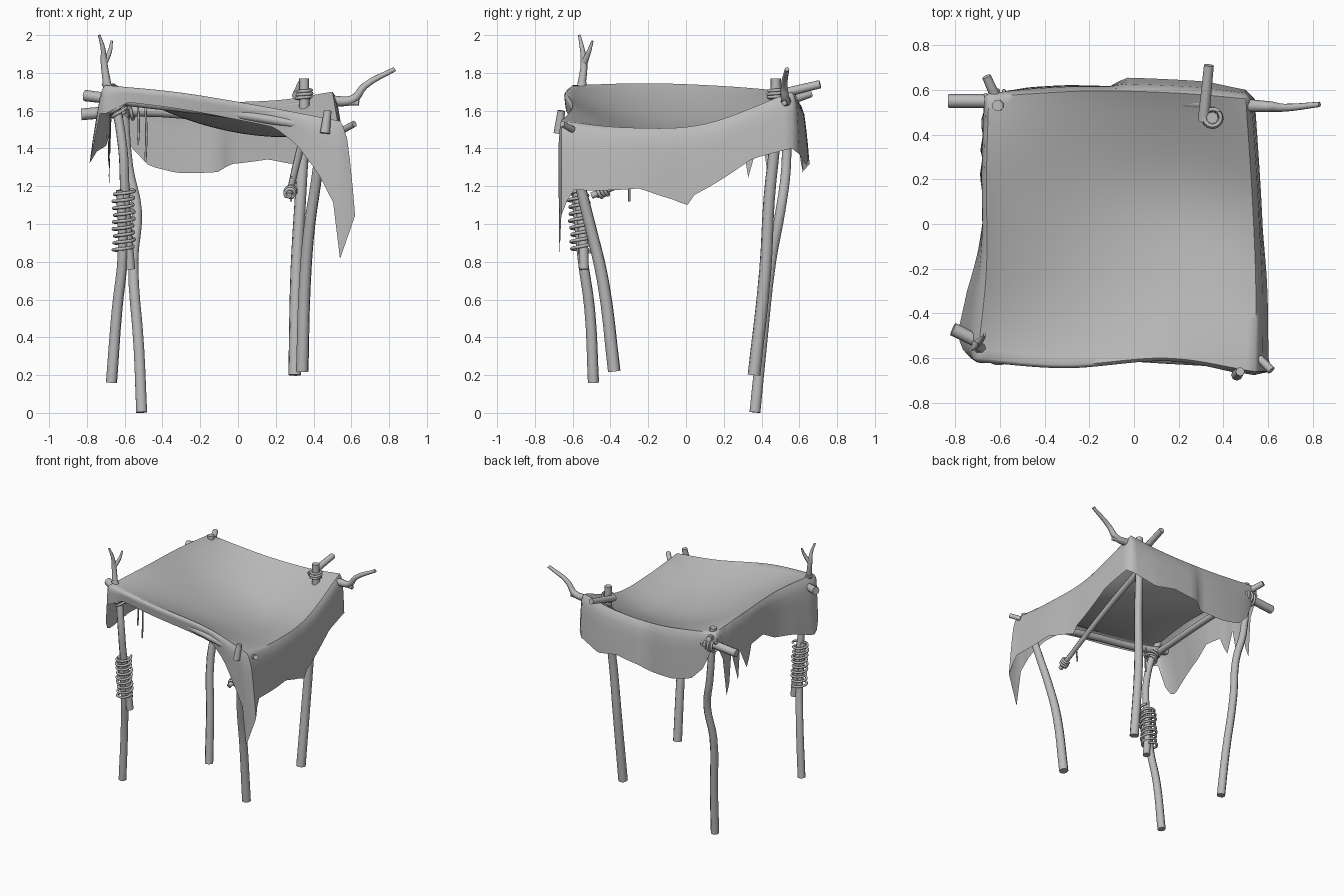
import bpy, bmesh, math
from mathutils import Vector

cube = bpy.data.objects.get("Cube")
if cube:
    bpy.data.objects.remove(cube)

grey = bpy.data.materials.new("plain grey")
grey.use_nodes = True
grey.diffuse_color = (0.5, 0.5, 0.5, 1)
bsdf = next(n for n in grey.node_tree.nodes if n.type == 'BSDF_PRINCIPLED')
bsdf.inputs["Base Color"].default_value = (0.5, 0.5, 0.5, 1)
bsdf.inputs["Roughness"].default_value = 0.9


def finish(obj, angle):
    bpy.ops.object.select_all(action='DESELECT')
    obj.select_set(True)
    bpy.context.view_layer.objects.active = obj
    if obj.type == 'CURVE':
        bpy.ops.object.convert(target='MESH')
        obj = bpy.context.object
    bpy.ops.object.shade_smooth_by_angle(angle=math.radians(angle))


def rod(name, points, start, end=None):
    """Round stick through a few points, tapering from start to end radius."""
    end = start if end is None else end
    curve = bpy.data.curves.new(name, 'CURVE')
    curve.dimensions = '3D'
    curve.bevel_depth = 1
    curve.bevel_resolution = 2
    curve.resolution_u = 4
    curve.use_fill_caps = True
    spline = curve.splines.new('BEZIER')
    spline.bezier_points.add(len(points) - 1)
    for i, (knot, co) in enumerate(zip(spline.bezier_points, points)):
        knot.co = co
        knot.handle_left_type = knot.handle_right_type = 'AUTO'
        knot.radius = start + (end - start) * i / (len(points) - 1)
    curve.materials.append(grey)
    obj = bpy.data.objects.new(name, curve)
    bpy.context.collection.objects.link(obj)
    finish(obj, 50)


def coil(name, low, high, radius, turns, cord=0.009):
    """Cord wound round the line from low to high."""
    low, high = Vector(low), Vector(high)
    axis = (high - low).normalized()
    side = axis.orthogonal().normalized()
    other = axis.cross(side)
    steps = turns * 8
    pts = []
    for i in range(steps + 1):
        a = i * math.tau / 8
        r = radius * (1 + 0.08 * math.sin(a * 0.7))
        pts.append(low.lerp(high, i / steps) + (side * math.cos(a) + other * math.sin(a)) * r)
    rod(name, pts, cord)


# Legs
rod("front_right_lower_leg", [(-.67, -.49, .16), (-.64, -.51, .55), (-.61, -.55, .84),
                              (-.62, -.58, 1.18)], .03, .026)
rod("front_right_upper_leg", [(-.57, -.54, .76), (-.59, -.55, 1), (-.6, -.58, 1.2), (-.61, -.59, 1.4),
                              (-.66, -.56, 1.66), (-.7, -.55, 1.75)], .027, .025)
rod("back_right_leg", [(-.51, .365, .003), (-.525, .4, .35), (-.555, .45, .8), (-.535, .5, 1.07),
                       (-.58, .53, 1.3), (-.61, .53, 1.72)], .031, .026)
rod("back_left_leg", [(.3, .36, .2), (.31, .42, .76), (.33, .44, 1.13), (.35, .475, 1.5),
                      (.35, .475, 1.77)], .034, .027)
rod("front_left_leg", [(.34, -.38, .22), (.355, -.44, .7), (.38, -.51, 1), (.41, -.56, 1.2),
                       (.45, -.64, 1.5)], .034, .027)
rod("front_left_leg_tip", [(.46, -.675, 1.48), (.475, -.66, 1.6)], .026, .02)
rod("front_left_peg", [(.56, -.6, 1.5), (.615, -.655, 1.53)], .018)

# Forked twig above the front right corner
rod("fork_stem", [(-.69, -.555, 1.72), (-.71, -.54, 1.86), (-.715, -.55, 1.93), (-.735, -.565, 2)], .023, .007)
rod("fork_prong", [(-.71, -.54, 1.85), (-.68, -.515, 1.91), (-.668, -.495, 1.97)], .018, .006)

# Bars under the cloth
rod("front_bar", [(-.81, -.47, 1.68), (-.65, -.54, 1.66), (0, -.59, 1.58), (.48, -.62, 1.5)], .03, .024)
rod("back_bar", [(-.83, .55, 1.58), (-.58, .55, 1.6), (0, .555, 1.58), (.52, .53, 1.65)], .031, .03)
rod("back_branch", [(.5, .53, 1.65), (.61, .525, 1.66), (.67, .52, 1.73), (.83, .535, 1.82)], .029, .012)
rod("back_branch_stub", [(.56, .53, 1.65), (.64, .52, 1.64)], .02, .014)
rod("right_bar", [(-.68, -.58, 1.65), (-.63, 0, 1.64), (-.6, .56, 1.63)], .024)
rod("left_brace", [(.36, .5, 1.5), (.32, .05, 1.36), (.27, -.5, 1.15)], .024, .017)
rod("back_left_peg", [(.31, .46, 1.68), (.335, .71, 1.74)], .025, .022)
rod("back_right_peg", [(-.58, .48, 1.63), (-.66, .66, 1.69)], .027, .02)

# Cord lashings and loose ends
coil("leg_splice_lashing", (-.605, -.55, .85), (-.605, -.57, 1.18), .052, 9)
coil("front_right_tie", (-.62, -.56, 1.58), (-.66, -.56, 1.66), .042, 4)
coil("back_right_tie", (-.66, .55, 1.59), (-.55, .55, 1.6), .045, 4)
coil("back_left_tie", (.35, .475, 1.66), (.35, .475, 1.71), .038, 3)
coil("brace_tie", (.28, -.42, 1.18), (.275, -.47, 1.16), .026, 3)
for i, (x, y, top, low) in enumerate([(-.49, -.5, 1.62, 1.33), (-.53, -.5, 1.62, 1.42), (.28, -.3, 1.25, 1.12)]):
    rod("loose_cord_%d" % i, [(x, y, top), (x + .005, y, (top + low) / 2), (x, y, low)], .006)


# Cloth canopy: rim curves run round the four sides
N = 32
A, D = (-.7, -.6, 1.735), (.54, -.66, 1.545)
C, B = (.5, .56, 1.7), (-.65, .57, 1.7)
RIMS = {
    "front": [A, (-.3, -.63, 1.695), (.15, -.6, 1.62), D],
    "left": [D, (.545, -.3, 1.51), (.53, .1, 1.53), C],
    "back": [C, (.2, .585, 1.655), (-.2, .595, 1.65), B],
    "right": [B, (-.66, .2, 1.73), (-.66, -.2, 1.745), A],
}
OUTWARD = {"front": (0, -1, 0), "left": (1, 0, 0), "back": (0, 1, 0), "right": (-1, 0, 0)}
# Hem stations: place along the side, drop, flare
HEMS = {
    "front": [(0, .15, .02), (.1, .08, .01), (.7, .1, 0), (.8, .17, .01), (.9, .3, .02), (.97, .44, .01),
              (1, .73, .01)],
    "left": [(0, .5, .08), (.05, .36, .06), (.38, .32, .05), (.56, .39, .04), (.58, .45, .04), (.61, .37, .04),
             (.85, .27, .04), (1, .3, .04)],
    "back": [(0, .33, .04), (.2, .36, .06), (.37, .31, .06), (.55, .33, .06), (.58, .37, .02), (.76, .39, .03),
             (.87, .37, .03), (.94, .28, .02), (1, .08, 0)],
    "right": [(0, .12, .02), (.06, .2, .02), (.09, .54, .03), (.12, .5, .03), (.15, .2, .02), (.22, .48, .03),
              (.25, .26, .02), (.32, .44, .03), (.37, .27, .02), (.5, .26, .02), (.6, .33, .04), (.75, .36, .08),
              (.9, .42, .1), (.96, .38, .08), (1, .15, .03)],
}


def rim(side, t):
    p = [Vector(v) for v in RIMS[side]]
    p = [p[0] * 2 - p[1]] + p + [p[-1] * 2 - p[-2]]
    i = min(int(t * 3), 2)
    f = t * 3 - i
    a, b, c, d = p[i:i + 4]
    return (b * 2 + (c - a) * f + (a * 2 - b * 5 + c * 4 - d) * f * f + (b * 3 - a - c * 3 + d) * f ** 3) / 2


def hem(side, t):
    for (t0, d0, f0), (t1, d1, f1) in zip(HEMS[side], HEMS[side][1:]):
        if t <= t1:
            k = (t - t0) / (t1 - t0)
            return d0 + (d1 - d0) * k, f0 + (f1 - f0) * k


def canopy(u, v):
    """Sheet stretched between the rims and sagging in the middle."""
    a, b, c, d = map(Vector, (A, D, C, B))
    p = rim("front", u) * (1 - v) + rim("back", 1 - u) * v + rim("right", 1 - v) * (1 - u) + rim("left", v) * u
    p -= (a * (1 - u) + b * u) * (1 - v) + (d * (1 - u) + c * u) * v
    p.z -= .12 * max(0, math.sin(math.pi * u) * math.sin(math.pi * v)) ** .85
    return p


bm = bmesh.new()


def skin(columns):
    grid = [[bm.verts.new(p) for p in col] for col in columns]
    for c0, c1 in zip(grid, grid[1:]):
        for i in range(len(c0) - 1):
            bm.faces.new((c0[i], c1[i], c1[i + 1], c0[i + 1]))


skin([[canopy(i / N, j / N) for j in range(N + 1)] for i in range(N + 1)])
skirt = []
for side in ("front", "left", "back", "right"):
    for i in range(N + 1):
        drop, flare = hem(side, i / N)
        column = []
        for s in (0, .06, .2, .4, .7, 1):
            bulge = .016 * min(1, s * 8) * (1 - s) + flare * s ** .7
            p = rim(side, i / N) + Vector(OUTWARD[side]) * bulge
            p.z -= drop * s
            column.append(p)
        skirt.append(column)
skin([skirt[-1]] + skirt)
bmesh.ops.remove_doubles(bm, verts=bm.verts, dist=.0005)
bmesh.ops.recalc_face_normals(bm, faces=bm.faces)
# Face the sheet upwards
if sum(f.normal.z * f.calc_area() for f in bm.faces) < 0:
    bmesh.ops.reverse_faces(bm, faces=bm.faces)
mesh = bpy.data.meshes.new("cloth_canopy")
bm.to_mesh(mesh)
bm.free()
mesh.materials.append(grey)
cloth = bpy.data.objects.new("cloth_canopy", mesh)
bpy.context.collection.objects.link(cloth)
finish(cloth, 60)
